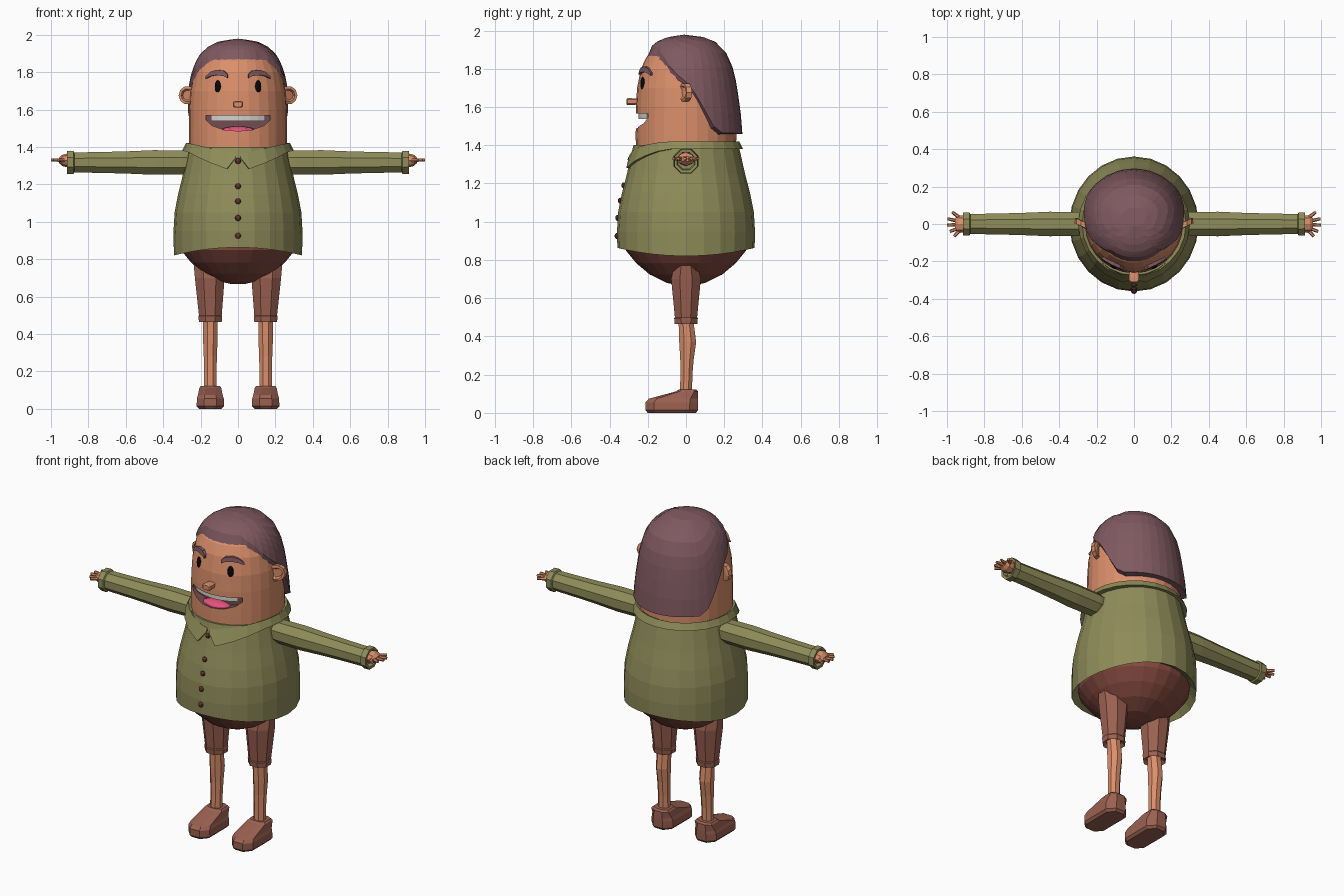
import bpy, bmesh
from math import sin, cos, pi, radians
from mathutils import Vector, Matrix

if "Cube" in bpy.data.objects:
    bpy.data.objects.remove(bpy.data.objects["Cube"])


def mat(name, r, g, b):
    m = bpy.data.materials.new(name)
    lin = [c / 12.92 if c < 0.04 else ((c + 0.055) / 1.055) ** 2.4 for c in (r, g, b)]
    m.diffuse_color = (*lin, 1)
    m.use_nodes = True
    m.node_tree.nodes["Principled BSDF"].inputs["Base Color"].default_value = m.diffuse_color
    return m


SKIN = mat("skin", 0.86, 0.56, 0.42)
HAIR = mat("plum_hair", 0.50, 0.35, 0.38)
OLIVE = mat("olive_cloth", 0.56, 0.55, 0.35)
PANTS = mat("dark_brown_cloth", 0.52, 0.29, 0.25)
LEATHER = mat("reddish_brown", 0.61, 0.38, 0.32)
MOUTH = mat("mouth_inside", 0.45, 0.30, 0.32)
TEETH = mat("tooth_white", 0.84, 0.83, 0.80)
TONGUE = mat("tongue_pink", 0.90, 0.32, 0.50)
BLACK = mat("eye_black", 0.03, 0.03, 0.03)
BUTTON = mat("button_brown", 0.40, 0.20, 0.19)


def finish(bm, name, m):
    bmesh.ops.recalc_face_normals(bm, faces=bm.faces)
    me = bpy.data.meshes.new(name)
    bm.to_mesh(me)
    bm.free()
    me.materials.append(m)
    ob = bpy.data.objects.new(name, me)
    bpy.context.collection.objects.link(ob)
    return ob


def loft(name, rings, m, caps=(True, True)):
    """Skin a list of equal-length closed rings."""
    bm = bmesh.new()
    rows = [[bm.verts.new(p) for p in ring] for ring in rings]
    n = len(rows[0])
    for a, b in zip(rows, rows[1:]):
        for i in range(n):
            j = (i + 1) % n
            bm.faces.new((a[i], a[j], b[j], b[i]))
    if caps[0]:
        bm.faces.new(rows[0])
    if caps[1]:
        bm.faces.new(rows[-1])
    return finish(bm, name, m)


def lerp(table, x):
    """Piecewise linear lookup in an ascending table."""
    if x <= table[0][0]:
        return table[0][1]
    for (x0, y0), (x1, y1) in zip(table, table[1:]):
        if x <= x1:
            return y0 + (y1 - y0) * (x - x0) / (x1 - x0)
    return table[-1][1]


def around(t, r, z, sx=1.0):
    """Point around the body axis; t = 0 is the front."""
    return Vector((r * sx * sin(t), -r * cos(t), z))


def circle(r, z, n=24, sx=1.0):
    return [around(2 * pi * i / n, r, z, sx) for i in range(n)]


def oval(cx, cy, z, rx, ry, n=8):
    return [(cx + rx * cos(2 * pi * (i + .5) / n), cy + ry * sin(2 * pi * (i + .5) / n), z)
            for i in range(n)]


def ball(name, loc, size, m, u=10, v=7, rot=None):
    bm = bmesh.new()
    bmesh.ops.create_uvsphere(bm, u_segments=u, v_segments=v, radius=1)
    mx = Matrix.Translation(loc) @ (rot or Matrix()) @ Matrix.Diagonal((*size, 1))
    bmesh.ops.transform(bm, matrix=mx, verts=bm.verts)
    return finish(bm, name, m)


def rod(name, a, b, r0, r1, m, n=6):
    a, b = Vector(a), Vector(b)
    q = (b - a).to_track_quat('Z', 'Y')
    ring = [Vector((cos(2 * pi * i / n), sin(2 * pi * i / n), 0)) for i in range(n)]
    return loft(name, [[a + q @ (p * r0) for p in ring], [b + q @ (p * r1) for p in ring]], m)


# Head with a carved mouth
HEAD = [(1.30, .262), (1.45, .263), (1.60, .262), (1.70, .256), (1.80, .236),
        (1.86, .208), (1.92, .15), (1.95, .08)]
head = loft("head", [circle(r, z, 28) for z, r in HEAD], SKIN)
head.data.materials.append(MOUTH)
half = [(.17, 1.567), (.17, 1.543), (.14, 1.515), (.075, 1.491)]
outline = half + [(0, 1.485)] + [(-x, z) for x, z in reversed(half)]
cutter = loft("mouth_cutter", [[(x, y, z) for x, z in outline] for y in (-.4, -.188)], SKIN)
cutter.data.materials.append(MOUTH)
for f in cutter.data.polygons:
    f.material_index = 1
mod = head.modifiers.new("mouth", 'BOOLEAN')
mod.operation, mod.object, mod.solver = 'DIFFERENCE', cutter, 'EXACT'
bpy.context.view_layer.objects.active = head
bpy.ops.object.modifier_apply(modifier="mouth")
bpy.data.objects.remove(cutter)

# Teeth and tongue
loft("teeth", [[around(radians(a), r, z) for r, z in
                ((.25, 1.568), (.25, 1.538), (.18, 1.538), (.18, 1.568))]
               for a in range(-35, 36, 10)], TEETH)
ball("tongue", (0, -.205, 1.486), (.095, .048, .024), TONGUE, 12, 8)

# Hair shell, its lower edge running from fringe to nape
DOME = [(1.46, .295), (1.54, .29), (1.70, .268), (1.78, .253), (1.85, .23),
        (1.90, .20), (1.94, .155), (1.965, .10), (1.98, 0)]
EDGE = [(0, 1.92), (40, 1.915), (60, 1.86), (75, 1.785), (95, 1.715), (105, 1.63),
        (121, 1.49), (130, 1.465), (180, 1.46)]
LIP = [(0, .058), (45, .055), (75, .035), (110, .012), (180, 0)]
N = 36
angles = [2 * pi * i / N for i in range(N)]
rings = []
for t in (.1, .2, .35, .5, .62, .74, .87, 1):
    ring = []
    for a in angles:
        d = abs((a * 180 / pi + 180) % 360 - 180)
        z = 1.98 - (1.98 - lerp(EDGE, d)) * t ** 1.6
        ring.append(around(a, lerp(DOME, z), z))
    rings.append(ring)
rim = []
for a in angles:
    d = abs((a * 180 / pi + 180) % 360 - 180)
    z = lerp(EDGE, d) - lerp(LIP, d)
    rim.append(around(a, lerp(HEAD, z) - .004, z))
loft("hair", rings + [rim], HAIR, (True, False))

# Nose
loft("nose", [[(x * s, y, 1.628 + z * s) for x, z in
               ((-.028, -.01), (-.018, -.018), (.018, -.018), (.028, -.01),
                (.028, .012), (.018, .018), (-.018, .018), (-.028, .012))]
              for y, s in ((-.24, .8), (-.285, 1), (-.305, 1), (-.312, .75))], SKIN)

for s, side in ((-1, "left"), (1, "right")):
    # Eyes and eyebrows
    t = s * radians(25.5)
    ball(side + "_eye", around(t, .251, 1.722), (.018, .011, .035), BLACK, 12, 8,
         Matrix.Rotation(t, 4, 'Z'))
    brow = []
    for d, z, h in ((13, 1.778, .009), (18, 1.793, .014), (28, 1.798, .014),
                    (36, 1.79, .012), (43, 1.772, .006)):
        r = lerp(HEAD, z)
        brow.append([around(s * radians(d), r + k, z + v) for k, v in
                     ((-.015, -h), (.016, -h), (.012, h), (-.02, h))])
    loft(side + "_eyebrow", brow, HAIR)

    # Ears: flared discs with a dished front
    ear = []
    for y, r in ((.012, .03), (.012, .048), (-.016, .05), (-.02, .036), (-.008, .026)):
        ear.append([(s * (.27 + r * .95 * cos(2 * pi * i / 10)), y + .02 * cos(2 * pi * i / 10),
                     1.676 + r * sin(2 * pi * i / 10)) for i in range(10)])
    loft(side + "_ear", ear, SKIN)

    # Sleeves with cuffs
    prof = [(.22, .06), (.30, .069), (.45, .071), (.60, .064), (.75, .06), (.875, .058),
            (.88, .067), (.915, .066), (.913, .05), (.89, .045)]
    loft(side + "_sleeve", [[(s * x, r * cos(pi * (i + .5) / 4), 1.317 + r * sin(pi * (i + .5) / 4))
                             for i in range(8)] for x, r in prof], OLIVE)

    # Hands and fingers
    loft(side + "_hand", [[(s * x, ry * cos(pi * i / 4), 1.328 + rz * sin(pi * i / 4))
                           for i in range(8)] for x, ry, rz in
                          ((.88, .035, .03), (.915, .045, .036), (.94, .046, .03), (.957, .032, .014))],
         SKIN)
    for k, (x, y) in enumerate(((.962, -.066), (.985, -.04), (1.0, -.006), (.997, .028), (.972, .064))):
        rod(f"{side}_finger_{k}", (s * .93, y * .5, 1.328), (s * x, y, 1.33), .011, .008, SKIN)

    # Legs, short trouser legs and shoes
    cx = s * .148
    loft(side + "_lower_leg", [oval(cx, y, z, rx, ry) for z, rx, ry, y in
                               ((.09, .036, .034, 0), (.20, .036, .034, .002), (.28, .038, .038, .005),
                                (.37, .042, .048, .009), (.48, .041, .042, 0))], SKIN)
    loft(side + "_trouser_leg", [oval(cx + s * dx, 0, z, rx, ry) for z, rx, ry, dx in
                                 ((.485, .045, .045, 0), (.465, .066, .064, 0), (.495, .069, .067, 0),
                                  (.50, .066, .063, 0), (.70, .086, .084, .003), (.80, .092, .06, .006))],
         LEATHER)
    shoe = []
    for z, y0, y1, w in ((0, -.20, .052, .06), (.014, -.212, .063, .073), (.055, -.212, .064, .072),
                         (.074, -.195, .064, .066), (.113, -.05, .062, .058), (.123, -.038, .052, .05)):
        c, e = w * .45, (y1 - y0) * .16
        shoe.append([(cx + px, py, z) for px, py in
                     ((-c, y0), (c, y0), (w, y0 + e), (w, y1 - e), (c, y1), (-c, y1),
                      (-w, y1 - e), (-w, y0 + e))])
    loft(side + "_shoe", shoe, LEATHER)

    # Collar half, pointed at the front
    col = []
    for d, zt, zb, rt, rb in ((2, 1.365, 1.345, .285, .298), (11, 1.372, 1.282, .283, .318),
                              (30, 1.392, 1.318, .28, .31), (45, 1.405, 1.345, .278, .303),
                              (60, 1.415, 1.368, .278, .298), *((a, 1.42, 1.38, .278, .298)
                                                               for a in range(75, 181, 15))):
        t = s * radians(d)
        col.append([around(t, r, z) for r, z in
                    ((rt - .02, zt - .01), (rt, zt), (rb, zb), (rb - .03, zb))])
    loft(side + "_collar", col, OLIVE)

# Shirt body with a hem that dips at the sides
BODY = [(.84, .36), (.95, .361), (1.05, .355), (1.15, .335), (1.25, .309), (1.33, .291), (1.40, .275)]
rings = [circle(.315, .885, 24, .955)]
rings.append([Vector((p.x, p.y, .82 + .043 * (p.y / .359) ** 2)) for p in circle(.359, 0, 24, .955)])
rings += [circle(r, z, 24, .955) for z, r in BODY[1:]]
loft("shirt", rings, OLIVE)

# Buttons down the front
for i, z in enumerate((1.325, 1.19, 1.11, 1.02, .925)):
    ball(f"button_{i}", (0, -lerp(BODY, z) - .001, z), (.016, .012, .016), BUTTON, 8, 6)

# Rounded trouser seat
loft("trouser_seat", [circle(r, z, 24, .97) for r, z in
                      ((.03, .666), (.10, .68), (.19, .724), (.26, .783), (.315, .85), (.322, .90))], PANTS)
